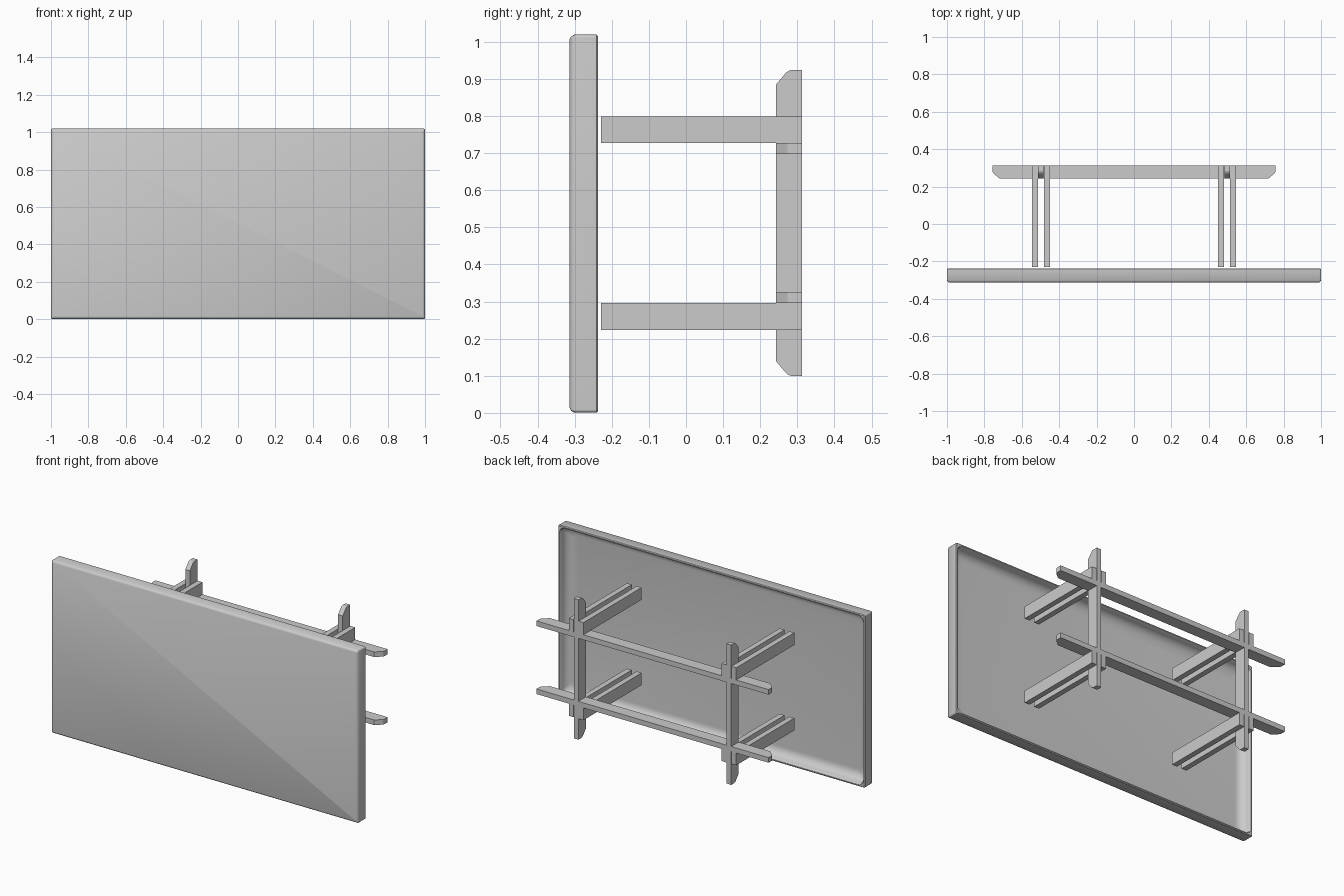
import bpy, bmesh, math

if "Cube" in bpy.data.objects:
    bpy.data.objects.remove(bpy.data.objects["Cube"])

Z0, Z1 = 0.001, 1.019          # panel bottom and top
ZC, HZ = (Z0 + Z1) / 2, (Z1 - Z0) / 2


def finish(name, bm, smooth=False):
    bmesh.ops.recalc_face_normals(bm, faces=bm.faces)
    mesh = bpy.data.meshes.new(name)
    bm.to_mesh(mesh)
    bm.free()
    ob = bpy.data.objects.new(name, mesh)
    bpy.context.collection.objects.link(ob)
    if smooth:
        bpy.ops.object.select_all(action='DESELECT')
        ob.select_set(True)
        bpy.context.view_layer.objects.active = ob
        bpy.ops.object.shade_smooth_by_angle(angle=math.radians(35))
    return ob


def rounded_ring(bm, y, inset, r, n=6):
    """Rounded rectangle of vertices in the XZ plane at depth y."""
    verts = []
    cx, cz = 1 - inset - r, HZ - inset - r
    for q, (sx, sz) in enumerate([(1, 1), (-1, 1), (-1, -1), (1, -1)]):
        for i in range(n + 1):
            a = math.pi / 2 * (q + i / n)
            verts.append(bm.verts.new((sx * cx + r * math.cos(a), y,
                                       ZC + sz * cz + r * math.sin(a))))
    return verts


def panel():
    # (depth, inset, corner radius) from the front face round the rim to the recessed back
    steps = [(-0.3135, 0.012, 0.004), (-0.310, 0.005, 0.006), (-0.302, 0.0, 0.008),
             (-0.241, 0.0, 0.008), (-0.237, 0.004, 0.008),
             (-0.237, 0.010, 0.032), (-0.241, 0.013, 0.032)]
    # coved inner wall
    for i in range(1, 7):
        a = math.pi / 2 * i / 6
        steps.append((-0.250 - 0.050 * math.sin(a), 0.014 + 0.05 * (1 - math.cos(a)), 0.032))
    bm = bmesh.new()
    rings = [rounded_ring(bm, *s) for s in steps]
    for a, b in zip(rings, rings[1:]):
        for i in range(len(a)):
            j = (i + 1) % len(a)
            bm.faces.new((a[i], a[j], b[j], b[i]))
    bm.faces.new(rings[0])
    bm.faces.new(rings[-1])
    finish("display_panel", bm, smooth=True)


def rail(name, lo, hi, c0, c1, vertical):
    """Flat bar with its front corners cut off at both ends."""
    tip = [(0.242, 0.040), (0.268, 0.009), (0.275, 0.003), (0.283, 0.0), (0.312, 0.0)]
    outline = [(hi - d, y) for y, d in tip] + [(lo + d, y) for y, d in reversed(tip)]
    bm = bmesh.new()
    verts = [bm.verts.new((c0, y, t) if vertical else (t, y, c0)) for t, y in outline]
    face = bm.faces.new(verts)
    ext = bmesh.ops.extrude_face_region(bm, geom=[face])
    move = (c1 - c0, 0, 0) if vertical else (0, 0, c1 - c0)
    bmesh.ops.translate(bm, vec=move,
                        verts=[g for g in ext["geom"] if isinstance(g, bmesh.types.BMVert)])
    finish(name, bm)


def box(name, x0, x1, y0, y1, z0, z1):
    bm = bmesh.new()
    bmesh.ops.create_cube(bm, size=1)
    for v in bm.verts:
        v.co = ((x0 + x1) / 2 + v.co.x * (x1 - x0),
                (y0 + y1) / 2 + v.co.y * (y1 - y0),
                (z0 + z1) / 2 + v.co.z * (z1 - z0))
    finish(name, bm)


panel()

# long horizontal rails, each resting against a row of arms
rail("upper_rail", -0.757, 0.757, 0.697, 0.727, False)
rail("lower_rail", -0.757, 0.757, 0.296, 0.326, False)

for side, s in (("left", -1), ("right", 1)):
    # upright slotted between the paired arms
    rail(f"{side}_upright", 0.10, 0.924, s * 0.498 - 0.015, s * 0.498 + 0.015, True)
    # paired arms reaching toward the panel
    for row, z0, z1 in (("lower", 0.224, 0.296), ("upper", 0.727, 0.799)):
        for pos, x in (("inner", 0.466), ("outer", 0.530)):
            box(f"{side}_{row}_{pos}_arm", s * x - 0.016, s * x + 0.016,
                -0.229, 0.312, z0, z1)
